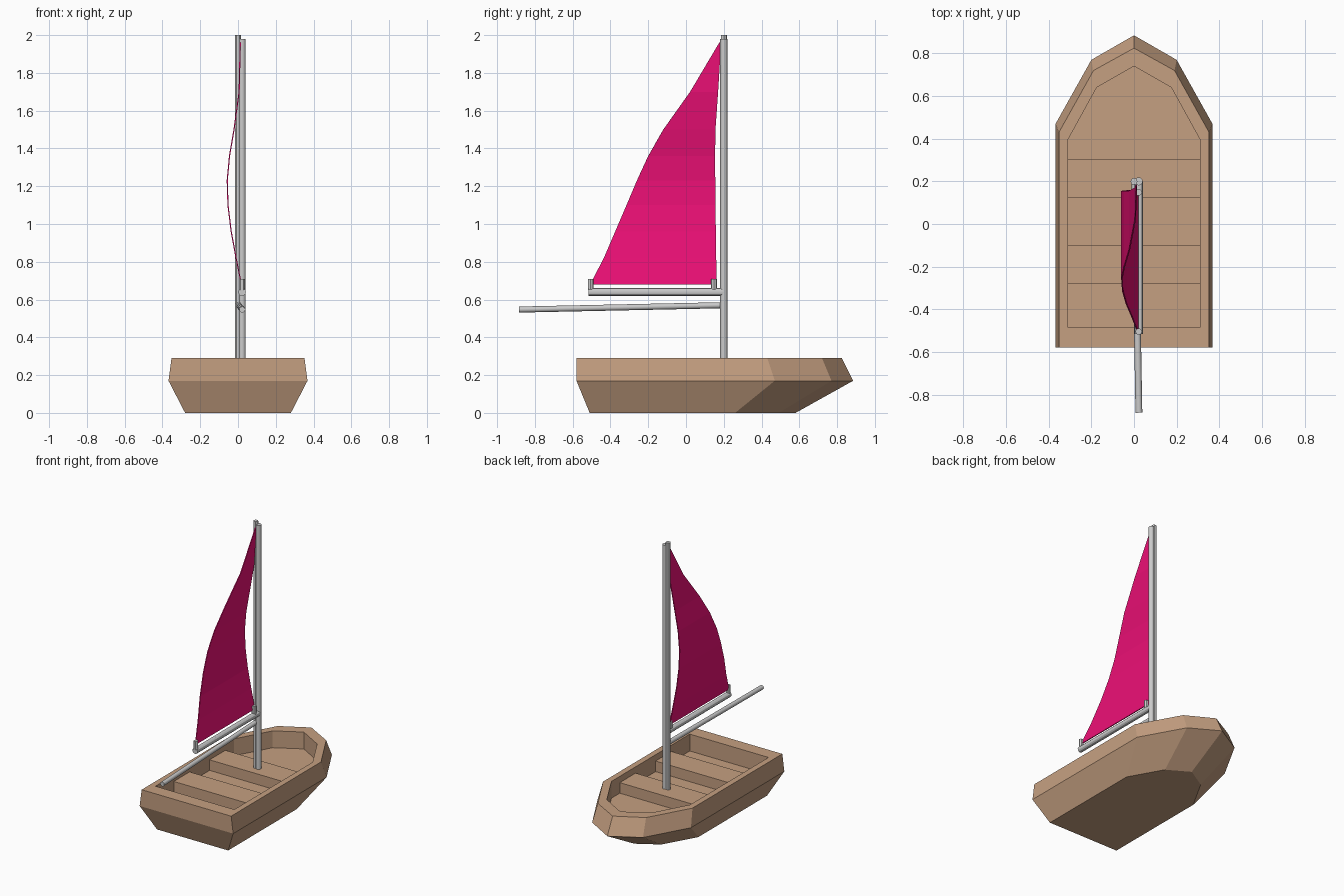
import bpy, bmesh
from mathutils import Vector

if "Cube" in bpy.data.objects:
    bpy.data.objects.remove(bpy.data.objects["Cube"])


def material(name, color):
    m = bpy.data.materials.new(name)
    m.diffuse_color = (*color, 1)
    m.use_nodes = True
    m.node_tree.nodes["Principled BSDF"].inputs["Base Color"].default_value = m.diffuse_color
    return m


TAN = material("tan", (0.56, 0.35, 0.22))
PINK = material("pink", (0.84, 0.005, 0.18))


def add_mesh(name, verts, faces, mat=None):
    me = bpy.data.meshes.new(name)
    me.from_pydata(verts, [], faces)
    bm = bmesh.new()
    bm.from_mesh(me)
    bmesh.ops.recalc_face_normals(bm, faces=bm.faces)
    bm.to_mesh(me)
    bm.free()
    ob = bpy.data.objects.new(name, me)
    bpy.context.collection.objects.link(ob)
    if mat:
        me.materials.append(mat)
    return ob


def rod(name, a, b, r, sides=12):
    a, b = Vector(a), Vector(b)
    bpy.ops.mesh.primitive_cylinder_add(vertices=sides, radius=r, depth=(b - a).length,
                                        location=(a + b) / 2)
    ob = bpy.context.object
    ob.name = name
    ob.rotation_mode = 'QUATERNION'
    ob.rotation_quaternion = (b - a).to_track_quat('Z', 'Y')
    bpy.ops.object.shade_smooth_by_angle()
    return ob


def outline(z, half, bow):
    # Mirror the right half of a boat outline: stern corner ... bow tip
    pts = half + [(0, bow)] + [(-x, y) for x, y in reversed(half)]
    return [(x, y, z) for x, y in pts]


# Hull: stacked outlines from keel to rim, then down inside to the floor
inner = [(0.31, -0.485), (0.31, 0.395), (0.175, 0.64)]
rings = [
    outline(0, [(0.28, -0.51), (0.28, 0.26), (0.15, 0.49)], 0.58),
    outline(0.17, [(0.368, -0.58), (0.368, 0.47), (0.2, 0.77)], 0.885),
    outline(0.29, [(0.352, -0.58), (0.352, 0.43), (0.19, 0.72)], 0.825),
    outline(0.29, inner, 0.74),
    outline(0.17, inner, 0.74),
]
n = len(rings[0])
verts = [v for ring in rings for v in ring]
faces = [[k * n + i, k * n + (i + 1) % n, (k + 1) * n + (i + 1) % n, (k + 1) * n + i]
         for k in range(len(rings) - 1) for i in range(n)]
faces += [list(range(n)), list(range(len(verts) - n, len(verts)))]
add_mesh("hull", verts, faces, TAN)

# Two benches across the hull
for name, y in (("rear_bench", -0.19), ("front_bench", 0.2125)):
    bpy.ops.mesh.primitive_cube_add(size=1, location=(0, y, 0.2))
    ob = bpy.context.object
    ob.name = name
    ob.scale = (0.62, 0.178, 0.09)
    ob.data.materials.append(TAN)

# Masts, boom, lower spar and the two sail pegs
rod("mast", (0, 0.2, 0.24), (0, 0.2, 2.0), 0.016)
rod("sail_mast", (0.022, 0.2, 0.24), (0.022, 0.2, 1.98), 0.019)
rod("boom", (0.022, 0.2, 0.64), (0.022, -0.515, 0.64), 0.02)
rod("lower_spar", (0.004, 0.2, 0.57), (0.023, -0.885, 0.547), 0.016)
for name, y in (("front_peg", 0.148), ("rear_peg", -0.505)):
    rod(name, (0.022, y, 0.65), (0.022, y, 0.71), 0.015)

# Sail: rows of (z, x bulge, aft edge y, front edge y)
rows = [(0.68, 0.018, -0.507, 0.162), (0.82, -0.01, -0.435, 0.160), (0.96, -0.036, -0.375, 0.158),
        (1.10, -0.053, -0.315, 0.156), (1.23, -0.057, -0.26, 0.155), (1.36, -0.045, -0.2, 0.154),
        (1.50, -0.021, -0.12, 0.156), (1.70, 0.006, 0.022, 0.170), (1.96, 0.012, 0.176, 0.186)]
verts = [(x, y, z) for z, x, aft, fore in rows for y in (aft, fore)]
faces = [[2 * i, 2 * i + 1, 2 * i + 3, 2 * i + 2] for i in range(len(rows) - 1)]
sail = add_mesh("sail", verts, faces, PINK)
mod = sail.modifiers.new("thickness", 'SOLIDIFY')
mod.thickness = 0.006
mod.offset = 0
